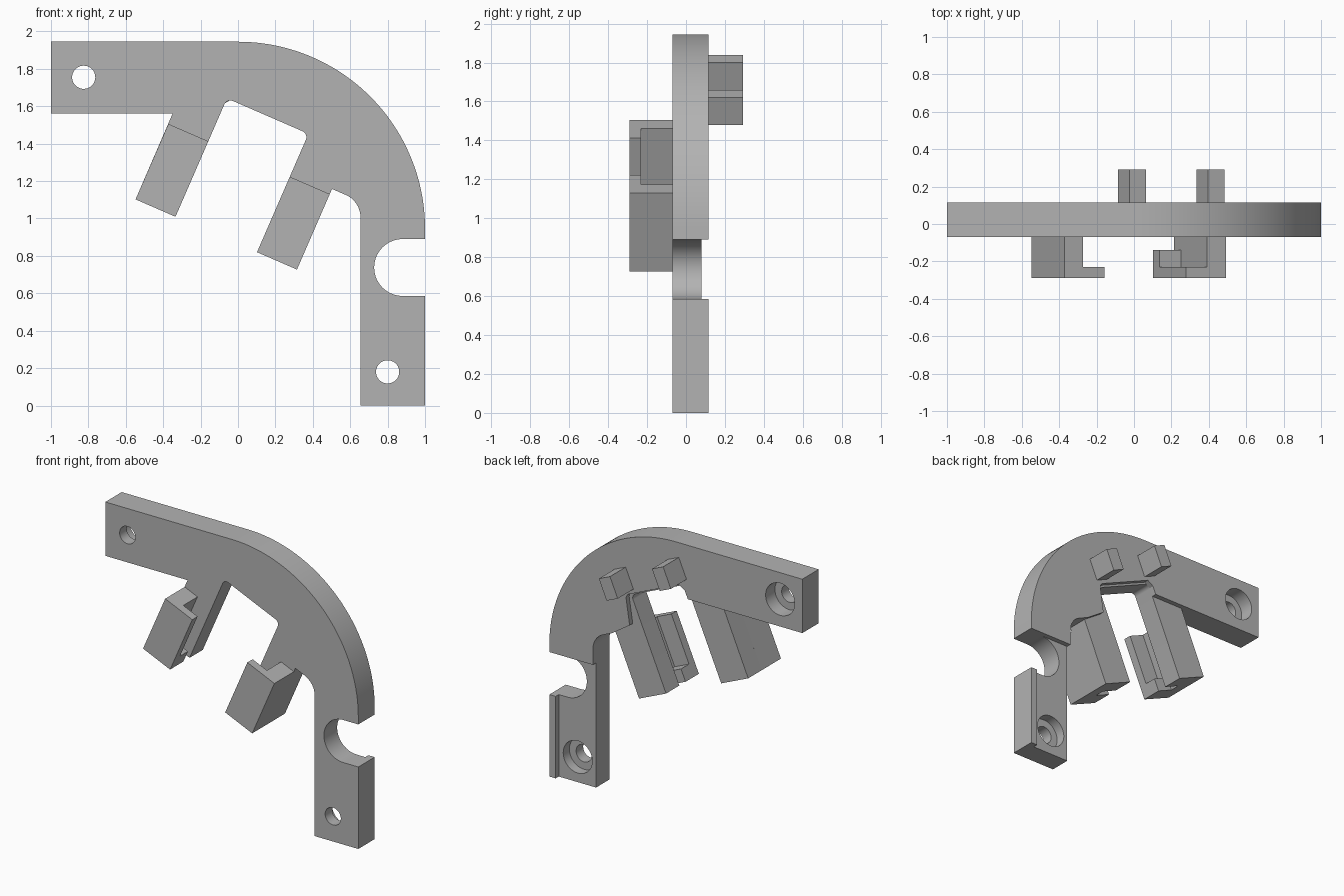
import bpy, bmesh
from math import sin, cos, pi, radians
from mathutils import Vector

cube = bpy.data.objects.get("Cube")
if cube:
    bpy.data.objects.remove(cube, do_unlink=True)

grey = bpy.data.materials.new("plain grey")
grey.use_nodes = True
grey.diffuse_color = (0.45, 0.45, 0.45, 1)
grey.node_tree.nodes["Principled BSDF"].inputs["Base Color"].default_value = grey.diffuse_color

# Tilted frame of the opening: u runs across it, d runs down the arms
TILT = radians(23.5)
CORNER = Vector((-0.059, 1.642))
U = Vector((cos(TILT), -sin(TILT)))
D = Vector((-sin(TILT), -cos(TILT)))


def tilted(u, d):
    return CORNER + U * u + D * d


def arc(cx, cz, r, a0, a1, n):
    steps = [radians(a0 + (a1 - a0) * i / n) for i in range(n + 1)]
    return [Vector((cx + r * cos(a), cz + r * sin(a))) for a in steps]


def fillet(before, corner, after, r, n=8):
    """Round one outline corner with a tangent curve."""
    a, c, b = Vector(before), Vector(corner), Vector(after)
    da, db = (a - c).normalized(), (b - c).normalized()
    half = da.angle(db) / 2
    centre = c + (da + db).normalized() * r / sin(half)
    reach = r * cos(half) / sin(half)
    start, end = c + da * reach - centre, c + db * reach - centre
    return [centre + start.lerp(end, i / n).normalized() * r for i in range(n + 1)]


def slab(name, outline, y0, y1):
    """Extrude a front outline through the thickness."""
    bm = bmesh.new()
    face = bm.faces.new([bm.verts.new((p[0], y0, p[1])) for p in outline])
    new = bmesh.ops.extrude_face_region(bm, geom=[face])["geom"]
    bmesh.ops.translate(bm, vec=(0, y1 - y0, 0),
                        verts=[v for v in new if isinstance(v, bmesh.types.BMVert)])
    bmesh.ops.recalc_face_normals(bm, faces=bm.faces)
    mesh = bpy.data.meshes.new(name)
    bm.to_mesh(mesh)
    bm.free()
    mesh.materials.append(grey)
    obj = bpy.data.objects.new(name, mesh)
    bpy.context.collection.objects.link(obj)
    return obj


def block(name, u0, u1, d0, d1, y0, y1):
    return slab(name, [tilted(u0, d0), tilted(u1, d0), tilted(u1, d1), tilted(u0, d1)], y0, y1)


def drill(obj, x, z, r, y0, y1):
    cutter = slab("drill_cutter", arc(x, z, r, 0, 360, 40)[:-1], y0, y1)
    cutter.hide_render = True
    mod = obj.modifiers.new("drill", "BOOLEAN")
    mod.operation, mod.solver, mod.object = "DIFFERENCE", "EXACT", cutter
    bpy.context.view_layer.objects.active = obj
    bpy.ops.object.modifier_apply(modifier=mod.name)
    bpy.data.objects.remove(cutter, do_unlink=True)


FRONT, MID, BACK = -0.07, 0.08, 0.115
ARM, GAP, LENGTH = 0.233, 0.475, 0.69

# Shared stretches of the outline
shoulder = tilted(GAP + ARM, 0.22)
elbow = tilted(GAP + ARM + 0.167, 0.22)
inner_bend = fillet(shoulder, (0.655, elbow.y), (0.655, 0), 0.13)
outer_bend = arc(0, 0.945, 1, 0, 90, 48) + [Vector((-1, 1.945))]
notch = arc(0.88, 0.738, 0.152, 270, 90, 28)

# Front layer with both arms and the side notch
outline = [(-1, 1.56), (-0.35, 1.56), tilted(-ARM, LENGTH), tilted(0, LENGTH)]
outline += fillet(tilted(0, LENGTH), tilted(0, 0), tilted(GAP, 0), 0.035)
outline += fillet(tilted(0, 0), tilted(GAP, 0), tilted(GAP, LENGTH), 0.035)
outline += [tilted(GAP, LENGTH), tilted(GAP + ARM, LENGTH), shoulder]
outline += inner_bend + [(0.655, 0), (1, 0), (1, 0.586)] + notch + [(1, 0.89)] + outer_bend
bracket = slab("bracket_plate", outline, FRONT, MID)

# Raised back layer above the notch
outline = [(-1, 1.56), (-0.095, 1.56), tilted(0.0, 0.03), tilted(0.03, -0.015)]
outline += fillet(tilted(0, -0.015), tilted(GAP + 0.015, -0.015), (0.37, 1.25), 0.04)
outline += [(0.365, 1.25), shoulder] + inner_bend + [(0.655, 0.89), (1, 0.89)] + outer_bend
backing = slab("backing_plate", outline, MID, BACK)

# Narrow ridge on the outer edge of the lower leg
slab("edge_ridge", [(0.95, 0), (1, 0), (1, 0.586), (0.95, 0.586)], MID, BACK)

# Counterbored screw holes
for x, z in ((-0.825, 1.755), (0.8, 0.18)):
    drill(bracket, x, z, 0.062, -0.2, 0.2)
    drill(bracket, x, z, 0.115, 0.01, 0.2)
drill(backing, -0.825, 1.755, 0.115, 0.0, 0.2)

# Facing channel clips: outer wall, front lip and end stop
for side, outer, sign in (("left", GAP + ARM, -1), ("right", -ARM, 1)):
    wall, inner = outer + sign * 0.11, outer + sign * ARM
    block(side + "_clip_wall", outer, wall, 0.25, LENGTH, -0.23, FRONT)
    block(side + "_clip_lip", outer, inner, 0.25, LENGTH, -0.29, -0.23)
    block(side + "_clip_stop", wall, inner, 0.6, LENGTH, -0.23, -0.14)

# Rear locating pegs
for i, (x, z) in enumerate(((-0.01, 1.75), (0.41, 1.568))):
    c = Vector((x, z))
    corners = [c + U * a * 0.048 + D * b * 0.077 for a, b in ((-1, -1), (1, -1), (1, 1), (-1, 1))]
    slab("rear_peg_%d" % (i + 1), corners, BACK, 0.292)

# Smooth the curved walls, keep the edges crisp
bpy.ops.object.select_all(action="DESELECT")
for obj in (bracket, backing):
    obj.select_set(True)
bpy.context.view_layer.objects.active = bracket
bpy.ops.object.shade_smooth_by_angle(angle=radians(30))
